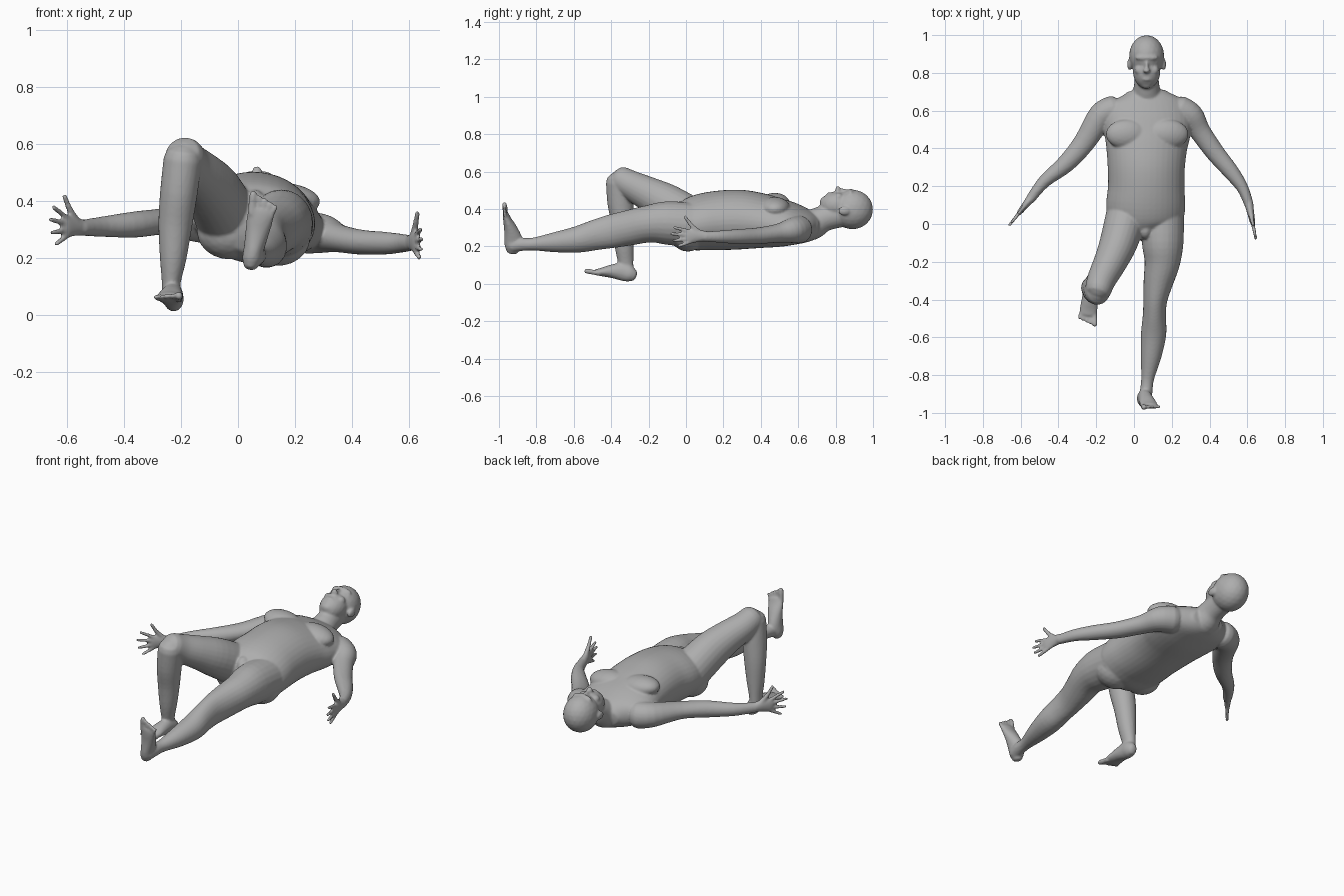
import bpy, bmesh, math
from mathutils import Vector, Matrix

bm = bmesh.new()


def spline(rows, steps=4):
    """Smooth rows of numbers with a Catmull-Rom curve."""
    rows = [Vector(r) for r in rows]
    n, out = len(rows), []
    for i in range(n - 1):
        p0, p1 = rows[max(i - 1, 0)], rows[i]
        p2, p3 = rows[i + 1], rows[min(i + 2, n - 1)]
        for k in range(steps):
            t = k / steps
            out.append(0.5 * (2 * p1 + (p2 - p0) * t + (2 * p0 - 5 * p1 + 4 * p2 - p3) * t * t
                              + (3 * p1 - p0 - 3 * p2 + p3) * t ** 3))
    return out + [rows[-1]]


def tube(rows, up=(0, 0, 1), cap=0.7, sides=24):
    """Closed limb: rows are x, y, z, half width, half depth."""
    pts = spline(rows)
    pos = [Vector(p[:3]) for p in pts]
    up = Vector(up)
    rings = []
    for i, p in enumerate(pts):
        t = (pos[min(i + 1, len(pos) - 1)] - pos[max(i - 1, 0)]).normalized()
        s = t.cross(up).normalized()
        u = s.cross(t)
        a, b = p[3], p[4]
        r = min(a, b) * cap
        steps = [(0, 1)]
        if i == 0:
            steps = [(-r, 0.25), (-r * 0.87, 0.5), (-r * 0.5, 0.87), (0, 1)]
        elif i == len(pts) - 1:
            steps = [(0, 1), (r * 0.5, 0.87), (r * 0.87, 0.5), (r, 0.25)]
        for off, k in steps:
            ring = []
            for j in range(sides):
                w = 2 * math.pi * j / sides
                ring.append(bm.verts.new(pos[i] + t * off + s * (a * k * math.cos(w))
                                         + u * (b * k * math.sin(w))))
            rings.append(ring)
    for r0, r1 in zip(rings, rings[1:]):
        for j in range(sides):
            m = (j + 1) % sides
            bm.faces.new((r0[j], r0[m], r1[m], r1[j]))
    bm.faces.new(rings[0][::-1])
    bm.faces.new(rings[-1])


def ball(loc, size, roll=0.0):
    rot = Matrix.Rotation(roll, 4, 'Y')
    mat = Matrix.Translation(loc) @ rot @ Matrix.Diagonal((*size, 1))
    bmesh.ops.create_icosphere(bm, subdivisions=3, radius=1, matrix=mat)


def foot(heel, forward, up, side_sign):
    """Foot from heel to toes; the big toe lies on side_sign."""
    f = Vector(forward).normalized()
    u = Vector(up)
    u = (u - f * u.dot(f)).normalized()
    s = f.cross(u) * side_sign
    place = lambda a, b, c: Vector(heel) + f * a + s * b + u * c
    rows = [(0.015, 0, 0.040, 0.024, 0.030), (0.04, 0, 0.045, 0.034, 0.043),
            (0.08, 0, 0.050, 0.036, 0.049), (0.14, 0, 0.040, 0.042, 0.036),
            (0.19, 0, 0.026, 0.047, 0.023), (0.22, 0, 0.020, 0.044, 0.016)]
    tube([(*place(*r[:3]), r[3], r[4]) for r in rows], u, 0.5)
    for i in range(5):
        r = 0.014 if i == 0 else 0.0095
        b = 0.036 - 0.018 * i - (0.004 if i else 0)
        tube([(*place(0.20, b * 0.9, 0.018), r, r),
              (*place(0.268 - 0.007 * i, b * 1.12, 0.016), r, r)], u, 0.9, 12)


def hand(wrist, forward, thumb_side, spread):
    """Flat palm with four spread fingers and a raised thumb."""
    f = Vector(forward).normalized()
    w = Vector(thumb_side)
    w = (w - f * w.dot(f)).normalized()
    n = f.cross(w)
    place = lambda a, b: Vector(wrist) + f * a + w * b
    tube([(*place(-0.02, 0), 0.026, 0.024), (*place(0.03, 0.004), 0.034, 0.019),
          (*place(0.075, 0.002), 0.040, 0.015), (*place(0.09, 0), 0.036, 0.012)], n, 0.6)
    fingers = [(0.03, 0.156, 0.062), (0.010, 0.172, 0.022),
               (-0.011, 0.163, -0.020), (-0.029, 0.137, -0.056)]
    for base, reach, tip in fingers:
        tube([(*place(0.075, base), 0.011, 0.011),
              (*place(reach, tip * spread), 0.0085, 0.0085)], n, 0.9, 12)
    tube([(*place(0.015, 0.015), 0.016, 0.015), (*place(0.06, 0.058), 0.012, 0.012),
          (*place(0.095, 0.108), 0.009, 0.009)], n, 0.9, 12)


# Torso, rolled slightly to one side
ROLL = 0.12
tube([(0.068, 0.69, 0.305, 0.12, 0.070), (0.07, 0.64, 0.31, 0.205, 0.090),
      (0.07, 0.56, 0.32, 0.235, 0.115), (0.07, 0.48, 0.328, 0.23, 0.132),
      (0.067, 0.40, 0.337, 0.215, 0.146), (0.065, 0.30, 0.343, 0.205, 0.158),
      (0.065, 0.20, 0.340, 0.203, 0.159), (0.062, 0.10, 0.332, 0.21, 0.152),
      (0.062, 0.02, 0.315, 0.20, 0.138), (0.07, -0.04, 0.305, 0.15, 0.105)],
     (ROLL, 0, 1), 0.35, 40)

# Chest, buttocks and groin
ball((-0.035, 0.475, 0.430), (0.115, 0.080, 0.055), ROLL)
ball((0.175, 0.475, 0.408), (0.115, 0.080, 0.055), ROLL)
ball((-0.03, 0.02, 0.295), (0.115, 0.10, 0.10))
ball((0.14, 0.01, 0.272), (0.115, 0.10, 0.10))
ball((0.06, -0.03, 0.395), (0.036, 0.05, 0.045))

# Neck and head
tube([(0.067, 0.84, 0.375, 0.062, 0.070), (0.067, 0.74, 0.350, 0.066, 0.070),
      (0.067, 0.67, 0.315, 0.085, 0.082), (0.067, 0.60, 0.310, 0.10, 0.08)])
ball((0.067, 0.89, 0.397), (0.093, 0.110, 0.106))
ball((0.067, 0.81, 0.420), (0.073, 0.095, 0.074))
ball((0.067, 0.745, 0.437), (0.036, 0.030, 0.030))
ball((0.067, 0.880, 0.484), (0.062, 0.018, 0.024))
ball((0.067, 0.835, 0.492), (0.011, 0.035, 0.018))
ball((0.067, 0.812, 0.500), (0.019, 0.014, 0.024))
ball((0.067, 0.768, 0.476), (0.028, 0.014, 0.014))
for side in (-1, 1):
    ball((0.067 + side * 0.090, 0.845, 0.390), (0.013, 0.032, 0.024))
    ball((0.067 + side * 0.038, 0.815, 0.464), (0.026, 0.026, 0.022))

# Bent leg
tube([(-0.04, 0.04, 0.34, 0.11, 0.115), (-0.082, -0.10, 0.425, 0.100, 0.108),
      (-0.125, -0.20, 0.480, 0.088, 0.092), (-0.170, -0.29, 0.525, 0.077, 0.079),
      (-0.190, -0.35, 0.557, 0.070, 0.072)])
tube([(-0.194, -0.358, 0.545, 0.068, 0.070), (-0.208, -0.350, 0.43, 0.066, 0.070),
      (-0.220, -0.337, 0.32, 0.060, 0.060), (-0.228, -0.330, 0.20, 0.047, 0.051),
      (-0.235, -0.322, 0.11, 0.033, 0.041), (-0.235, -0.320, 0.06, 0.034, 0.040)],
     (0, -1, 0), 0.8)
foot((-0.222, -0.270, 0.0), (-0.10, -1, 0.20), (0, 0, 1), -1 if Vector(
    (-0.10, -1, 0.20)).cross(Vector((0, 0, 1))).x < 0 else 1)

# Straight leg
tube([(0.15, 0.06, 0.31, 0.115, 0.12), (0.152, -0.10, 0.325, 0.110, 0.116),
      (0.150, -0.20, 0.320, 0.095, 0.100), (0.130, -0.30, 0.300, 0.080, 0.095),
      (0.113, -0.40, 0.280, 0.064, 0.090), (0.108, -0.48, 0.262, 0.061, 0.082),
      (0.104, -0.58, 0.237, 0.067, 0.071), (0.090, -0.70, 0.222, 0.055, 0.054),
      (0.072, -0.82, 0.212, 0.034, 0.034), (0.064, -0.89, 0.210, 0.034, 0.036),
      (0.056, -0.93, 0.205, 0.034, 0.038)])
foot((0.040, -0.968, 0.153), (0.20, -0.07, 1), (0, 1, 0), 1 if Vector(
    (0.20, -0.07, 1)).cross(Vector((0, 1, 0))).x < 0 else -1)

# Arms
tube([(-0.11, 0.605, 0.325, 0.075, 0.075), (-0.175, 0.570, 0.33, 0.070, 0.068),
      (-0.265, 0.430, 0.328, 0.057, 0.047), (-0.360, 0.320, 0.318, 0.048, 0.046),
      (-0.475, 0.225, 0.310, 0.034, 0.036), (-0.550, 0.130, 0.306, 0.025, 0.028)])
hand((-0.553, 0.128, 0.306), (-0.62, -0.78, 0.03), (0, 0, 1), 1.1)
tube([(0.24, 0.605, 0.29, 0.075, 0.075), (0.300, 0.570, 0.285, 0.070, 0.068),
      (0.350, 0.490, 0.270, 0.056, 0.050), (0.428, 0.380, 0.256, 0.050, 0.044),
      (0.515, 0.275, 0.252, 0.042, 0.040), (0.575, 0.190, 0.252, 0.031, 0.033),
      (0.610, 0.100, 0.252, 0.024, 0.027)])
hand((0.611, 0.092, 0.254), (0.20, -1, -0.04), (0, 0, 1), 0.85)

# Fuse everything into one smooth skin
bmesh.ops.recalc_face_normals(bm, faces=bm.faces)
mesh = bpy.data.meshes.new("body")
bm.to_mesh(mesh)
bm.free()
body = bpy.data.objects.new("body", mesh)
bpy.context.collection.objects.link(body)
skin = bpy.data.materials.new("grey_skin")
skin.diffuse_color = (0.42, 0.42, 0.42, 1)
mesh.materials.append(skin)
for poly in mesh.polygons:
    poly.use_smooth = True
fuse = body.modifiers.new("fuse", 'REMESH')
fuse.mode = 'VOXEL'
fuse.voxel_size = 0.0065
fuse.use_smooth_shade = True
soften = body.modifiers.new("soften", 'SMOOTH')
soften.factor = 0.5
soften.iterations = 5
